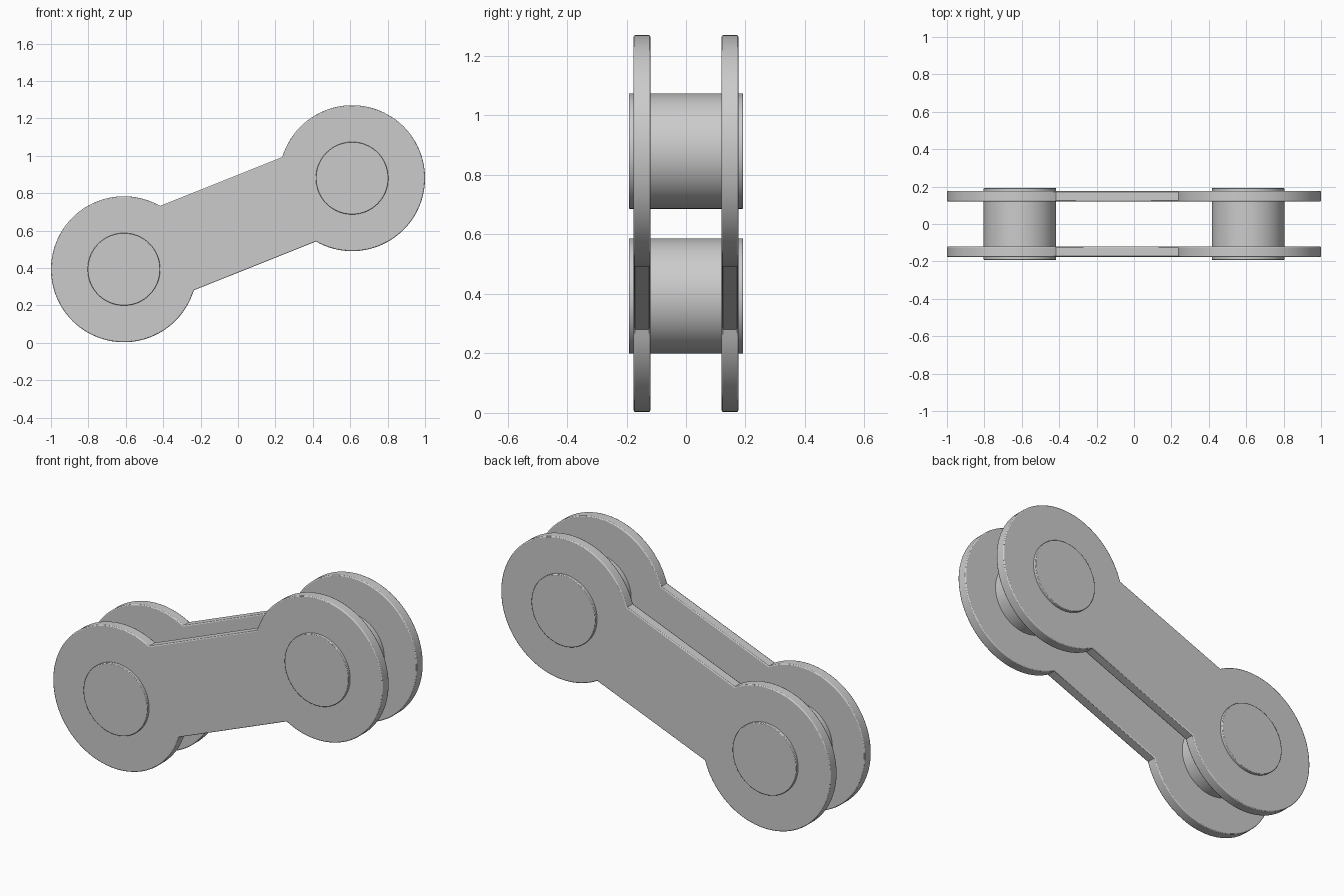
import bpy, bmesh
from math import sin, cos, asin, atan2, pi, radians
from mathutils import Vector

if "Cube" in bpy.data.objects:
    bpy.data.objects.remove(bpy.data.objects["Cube"])

LOW, HIGH = Vector((-0.61, 0.393)), Vector((0.61, 0.88))
EYE_R, BAR_HALF, PIN_R = 0.39, 0.243, 0.194
TILT = atan2(HIGH.y - LOW.y, HIGH.x - LOW.x)


def finish(obj, bevel):
    mod = obj.modifiers.new("edge_bevel", 'BEVEL')
    mod.width, mod.segments = bevel, 2
    mod.limit_method, mod.angle_limit = 'ANGLE', radians(70)
    bpy.context.view_layer.objects.active = obj
    obj.select_set(True)
    bpy.ops.object.shade_smooth_by_angle(angle=radians(30))
    obj.select_set(False)


def extrude_y(name, outline, y0, y1, bevel):
    bm = bmesh.new()
    face = bm.faces.new([bm.verts.new((x, y0, z)) for x, z in outline])
    ext = bmesh.ops.extrude_face_region(bm, geom=[face])
    verts = [v for v in ext['geom'] if isinstance(v, bmesh.types.BMVert)]
    bmesh.ops.translate(bm, verts=verts, vec=(0, y1 - y0, 0))
    bmesh.ops.recalc_face_normals(bm, faces=bm.faces)
    mesh = bpy.data.meshes.new(name)
    bm.to_mesh(mesh)
    bm.free()
    obj = bpy.data.objects.new(name, mesh)
    bpy.context.collection.objects.link(obj)
    finish(obj, bevel)


def arc(c, r, a0, a1, n):
    return [(c.x + r * cos(a0 + (a1 - a0) * i / n),
             c.y + r * sin(a0 + (a1 - a0) * i / n)) for i in range(n + 1)]


# Side plates: two round eyes joined by a straight bar
gap = asin(BAR_HALF / EYE_R)
outline = (arc(LOW, EYE_R, TILT + gap, TILT + 2 * pi - gap, 72)
           + arc(HIGH, EYE_R, TILT - pi + gap, TILT + pi - gap, 72))
extrude_y("front_plate", outline, -0.176, -0.12, 0.005)
extrude_y("back_plate", outline, 0.12, 0.176, 0.005)

# Pins running through both plates
for name, c in (("lower_pin", LOW), ("upper_pin", HIGH)):
    extrude_y(name, arc(c, PIN_R, 0, 2 * pi, 64)[:-1], -0.192, 0.192, 0.003)
